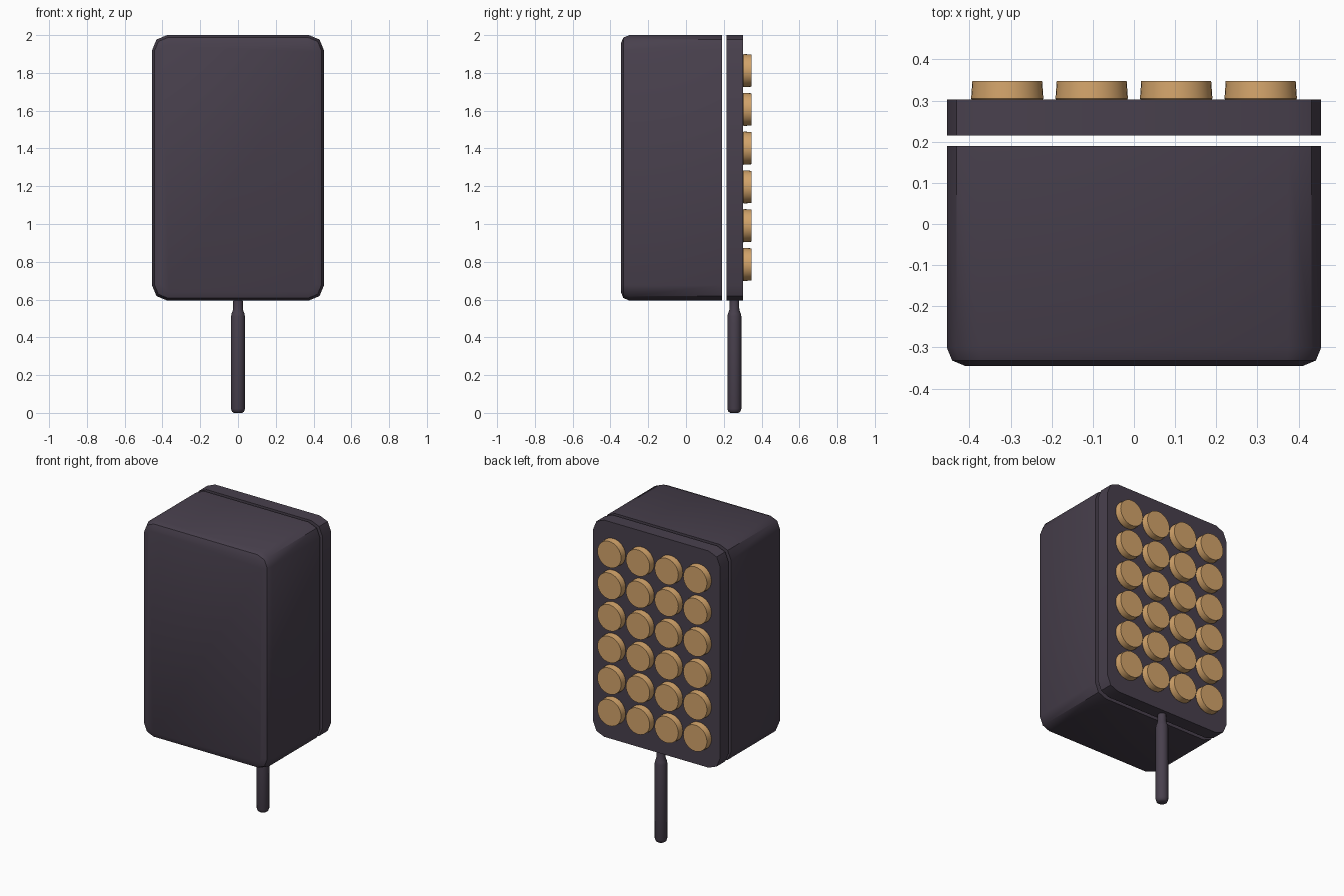
import bpy, bmesh, math
from mathutils import Matrix

if "Cube" in bpy.data.objects:
    bpy.data.objects.remove(bpy.data.objects["Cube"])


def material(name, rgb):
    m = bpy.data.materials.new(name)
    m.diffuse_color = (*rgb, 1)
    m.use_nodes = True
    m.node_tree.nodes["Principled BSDF"].inputs["Base Color"].default_value = m.diffuse_color
    return m


DARK = material("dark_plum_grey", (0.065, 0.051, 0.074))
TAN = material("warm_tan", (0.65, 0.37, 0.145))


def finish(name, bm, mat, angle=42):
    bmesh.ops.recalc_face_normals(bm, faces=bm.faces)
    me = bpy.data.meshes.new(name)
    bm.to_mesh(me)
    bm.free()
    me.materials.append(mat)
    ob = bpy.data.objects.new(name, me)
    bpy.context.collection.objects.link(ob)
    bpy.ops.object.select_all(action='DESELECT')
    ob.select_set(True)
    bpy.context.view_layer.objects.active = ob
    bpy.ops.object.shade_smooth_by_angle(angle=math.radians(angle))
    return ob


def rounded_slab(name, y0, y1, front_bevel=0):
    """Box between y0 and y1 with rounded outline and optional soft front rim."""
    bm = bmesh.new()
    bmesh.ops.create_cube(bm, size=1)
    for v in bm.verts:
        v.co.x *= 0.91
        v.co.y = y0 if v.co.y < 0 else y1
        v.co.z = 1.2975 + v.co.z * 1.405
    edges = [e for e in bm.edges
             if abs(e.verts[0].co.y - e.verts[1].co.y) > 1e-4]
    bmesh.ops.bevel(bm, geom=edges, offset=0.08, offset_type='OFFSET',
                    segments=2, profile=0.5, affect='EDGES')
    if front_bevel:
        rim = [e for e in bm.edges if all(abs(v.co.y - y0) < 1e-5 for v in e.verts)]
        bmesh.ops.bevel(bm, geom=rim, offset=front_bevel, offset_type='OFFSET',
                        segments=2, profile=0.5, affect='EDGES')
    return finish(name, bm, DARK)


def lathe(name, profile, sides, matrix, mat):
    """Closed solid of revolution about local z from (radius, z) points."""
    bm = bmesh.new()
    rings = [[bm.verts.new((r * math.cos(2 * math.pi * i / sides),
                            r * math.sin(2 * math.pi * i / sides), z))
              for i in range(sides)] for r, z in profile]
    for a, b in zip(rings, rings[1:]):
        for i in range(sides):
            j = (i + 1) % sides
            bm.faces.new((a[i], a[j], b[j], b[i]))
    bm.faces.new(rings[0][::-1])
    bm.faces.new(rings[-1])
    bm.transform(matrix)
    return finish(name, bm, mat)


# Main block and the separate back plate, with a thin open gap between
rounded_slab("main_body", -0.345, 0.19, 0.045)
rounded_slab("back_plate", 0.215, 0.302)

# Stick handle under the back plate
lathe("handle", [(0.022, 0), (0.032, 0.007), (0.037, 0.022), (0.037, 0.51),
                 (0.034, 0.525), (0.026, 0.547), (0.025, 0.60)],
      20, Matrix.Translation((0, 0.256, 0)), DARK)

# Grid of round pads on the back
turn = Matrix.Rotation(-math.pi / 2, 4, 'X')
for row in range(6):
    for col in range(4):
        at = Matrix.Translation((-0.308 + col * 0.2053, 0.3, 0.786 + row * 0.2052))
        lathe(f"pad_{row + 1}_{col + 1}",
              [(0.084, 0), (0.088, 0.005), (0.085, 0.047)],
              32, at @ turn, TAN)
